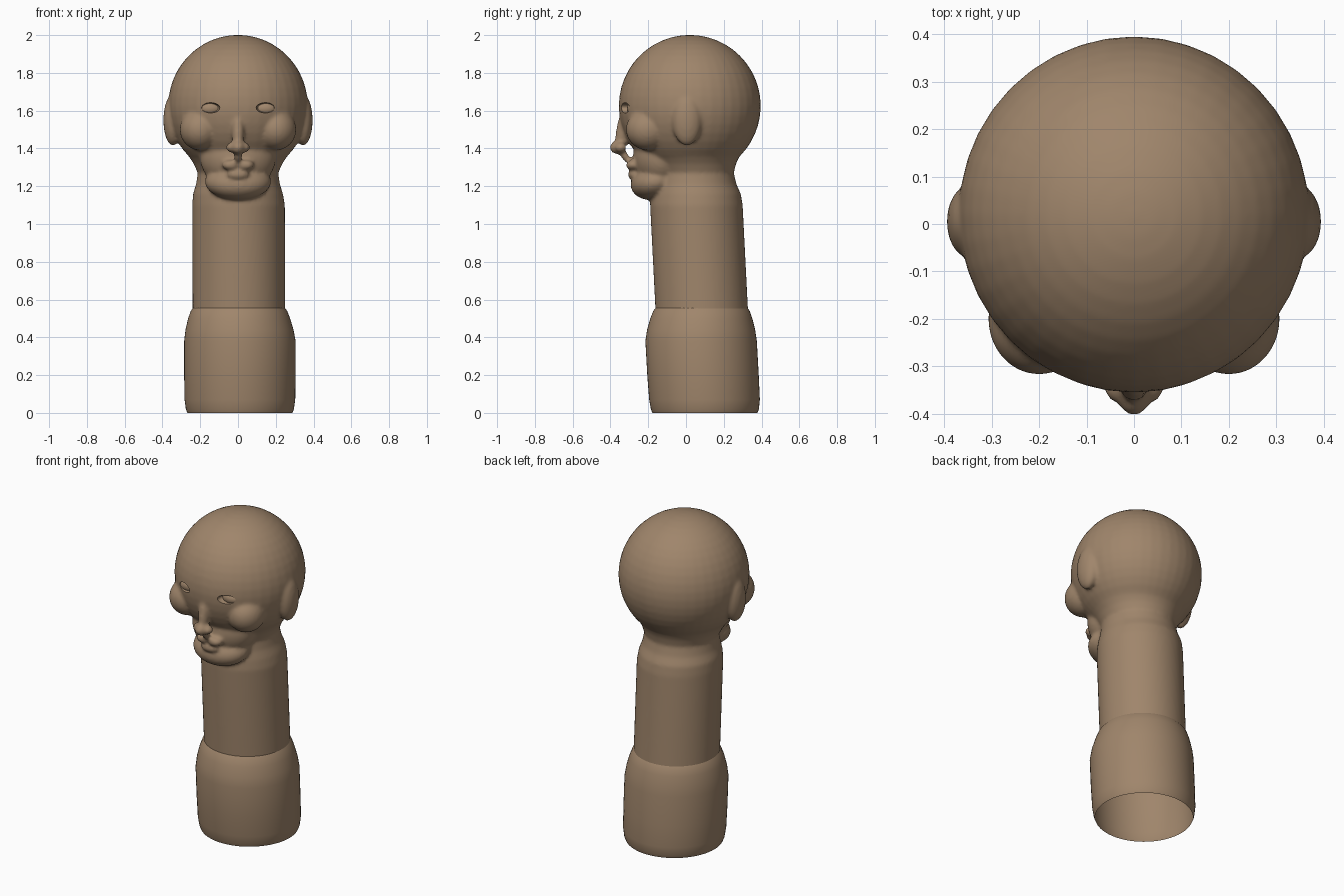
import bpy, bmesh
from math import cos, sin, pi, radians
from mathutils import Matrix, Vector

cube = bpy.data.objects.get("Cube")
if cube:
    bpy.data.objects.remove(cube, do_unlink=True)

clay = bpy.data.materials.new("brown clay")
clay.use_nodes = True
color = (0.35, 0.237, 0.148, 1)
clay.diffuse_color = color
bsdf = clay.node_tree.nodes["Principled BSDF"]
bsdf.inputs["Base Color"].default_value = color
bsdf.inputs["Roughness"].default_value = 0.8


def ball(bm, center, size, tilt=0):
    """Ellipsoid with the given half sizes, tilted about x."""
    m = (Matrix.Translation(center) @ Matrix.Rotation(radians(tilt), 4, 'X')
         @ Matrix.Diagonal((*size, 1)))
    bmesh.ops.create_uvsphere(bm, u_segments=40, v_segments=24, radius=1, matrix=m)


def pair(bm, center, size, tilt=0):
    x, y, z = center
    for s in (-1, 1):
        ball(bm, (s * x, y, z), size, tilt)


def loft(bm, rings, caps, n=64):
    """Round rings of (z, radius, centre x, centre y) joined into a tube."""
    loops = [[bm.verts.new((cx + r * cos(2 * pi * i / n), cy + r * sin(2 * pi * i / n), z))
              for i in range(n)] for z, r, cx, cy in rings]
    for a, b in zip(loops, loops[1:]):
        for i in range(n):
            j = (i + 1) % n
            bm.faces.new((a[i], a[j], b[j], b[i]))
    if caps:
        bm.faces.new(loops[0][::-1])
        bm.faces.new(loops[-1])


def to_object(name, bm):
    me = bpy.data.meshes.new(name)
    bm.to_mesh(me)
    bm.free()
    me.materials.append(clay)
    ob = bpy.data.objects.new(name, me)
    bpy.context.collection.objects.link(ob)
    return ob


def smooth(ob):
    bpy.ops.object.select_all(action='DESELECT')
    ob.select_set(True)
    bpy.context.view_layer.objects.active = ob
    bpy.ops.object.shade_smooth_by_angle(angle=radians(45))


# Open, hollow base sleeve
bm = bmesh.new()
loft(bm, [(0, .278, .01, .1), (.02, .286, .01, .1), (.07, .293, .01, .098),
          (.2, .295, .01, .09), (.38, .295, .01, .08), (.44, .286, .008, .08),
          (.5, .27, .006, .081), (.54, .255, .005, .082), (.56, .24, .005, .082)], False)
smooth(to_object("base", bm))

# Neck and skull
bm = bmesh.new()
loft(bm, [(.4, .245, .005, .09), (.55, .245, .005, .083), (1.1, .245, .003, .055),
          (1.16, .238, 0, .052), (1.21, .222, 0, .045), (1.27, .213, 0, .04),
          (1.32, .235, 0, .03), (1.37, .268, 0, .02)], True)
ball(bm, (0, .02, 1.625), (.37, .376, .376))

# Ears and cheeks
pair(bm, (.345, .005, 1.55), (.05, .078, .135))
pair(bm, (.2, -.2, 1.5), (.108, .118, .11))

# Muzzle and chin
ball(bm, (0, -.13, 1.35), (.2, .15, .17))
ball(bm, (0, -.16, 1.225), (.175, .135, .095), 15)

# Nose bridge, tip and wings
ball(bm, (0, -.335, 1.49), (.032, .036, .12), -8)
ball(bm, (0, -.36, 1.405), (.036, .044, .036))
pair(bm, (.036, -.345, 1.405), (.027, .03, .027))

# Lips and the ridge above them
ball(bm, (0, -.322, 1.36), (.022, .022, .04), 35)
pair(bm, (.04, -.283, 1.312), (.045, .035, .028))
ball(bm, (0, -.275, 1.262), (.06, .034, .027))
solid = to_object("sculpt_source", bm)

# Cutter for the eye sockets and the slot behind the nose
bm = bmesh.new()
pair(bm, (.15, -.335, 1.615), (.054, .06, .028))
ball(bm, (0, -.303, 1.385), (.13, .014, .034), 25)
cutter = to_object("socket_cutter", bm)
cutter.hide_render = True

# Fuse the forms into one soft skin
remesh = solid.modifiers.new("Fuse", 'REMESH')
remesh.mode = 'VOXEL'
remesh.voxel_size = .01
soften = solid.modifiers.new("Soften", 'SMOOTH')
soften.factor = .5
soften.iterations = 7
cut = solid.modifiers.new("Sockets", 'BOOLEAN')
cut.operation = 'DIFFERENCE'
cut.solver = 'EXACT'
cut.object = cutter
deps = bpy.context.evaluated_depsgraph_get()
deps.update()
bm = bmesh.new()
bm.from_mesh(solid.evaluated_get(deps).to_mesh())
for f in bm.faces:
    f.material_index = 0
bmesh.ops.bisect_plane(bm, geom=bm.verts[:] + bm.edges[:] + bm.faces[:],
                       plane_co=Vector((0, 0, .53)), plane_no=Vector((0, 0, 1)),
                       clear_inner=True)
head = to_object("head_and_neck", bm)
for ob in (solid, cutter):
    bpy.data.objects.remove(ob, do_unlink=True)
smooth(head)

# Eyeballs set into the sockets
for side, s in (("right", -1), ("left", 1)):
    bm = bmesh.new()
    ball(bm, (s * .145, -.27, 1.61), (.062, .042, .04))
    smooth(to_object(side + "_eyeball", bm))
